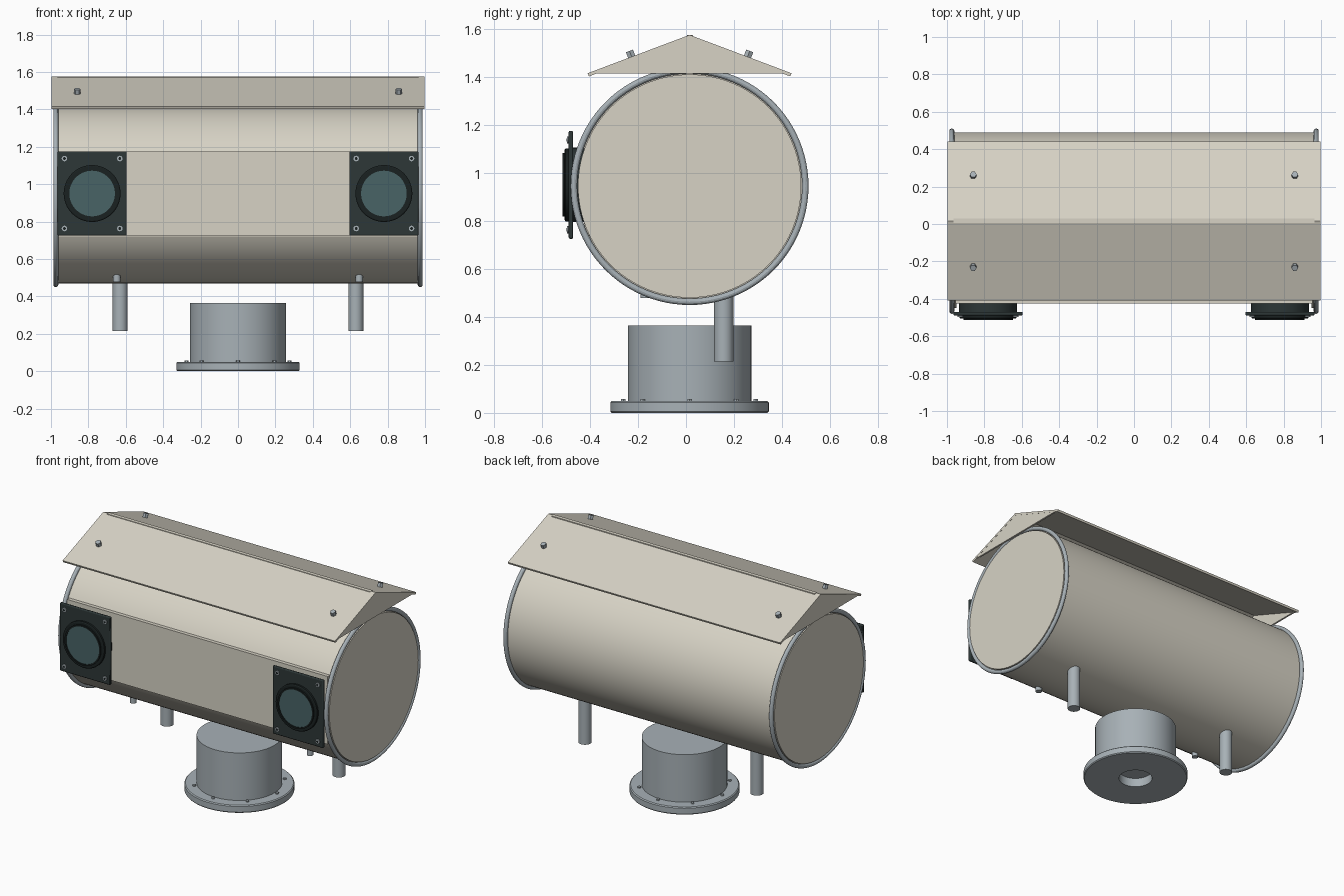
import bpy, bmesh
from math import sin, cos, pi, asin, atan2, radians
from mathutils import Matrix, Vector

old = bpy.data.objects.get("Cube")
if old:
    bpy.data.objects.remove(old)


def material(name, rgb):
    m = bpy.data.materials.new(name)
    m.use_nodes = True
    m.diffuse_color = (*rgb, 1)
    m.node_tree.nodes["Principled BSDF"].inputs["Base Color"].default_value = (*rgb, 1)
    return m


CREAM = material("cream paint", (0.68, 0.65, 0.56))
STEEL = material("grey steel", (0.39, 0.44, 0.47))
DARK = material("dark plate", (0.026, 0.038, 0.038))
BLACK = material("black rubber", (0.010, 0.015, 0.015))
GLASS = material("teal glass", (0.065, 0.127, 0.133))

CY, CZ, R = 0.015, 0.945, 0.475   # housing axis and radius


def finish(name, bm, mat, bevel=0):
    bmesh.ops.recalc_face_normals(bm, faces=bm.faces)
    mesh = bpy.data.meshes.new(name)
    bm.to_mesh(mesh)
    bm.free()
    ob = bpy.data.objects.new(name, mesh)
    bpy.context.collection.objects.link(ob)
    mesh.materials.append(mat)
    bpy.ops.object.select_all(action='DESELECT')
    ob.select_set(True)
    bpy.context.view_layer.objects.active = ob
    bpy.ops.object.shade_smooth_by_angle(angle=radians(20))
    if bevel:
        mod = ob.modifiers.new("edge", 'BEVEL')
        mod.width, mod.segments, mod.limit_method = bevel, 2, 'ANGLE'
    return ob


def extrude_x(name, profile, x0, x1, mat):
    """Extrude a closed (y, z) outline along x."""
    bm = bmesh.new()
    face = bm.faces.new([bm.verts.new((x0, y, z)) for y, z in profile])
    geo = bmesh.ops.extrude_face_region(bm, geom=[face])["geom"]
    verts = [g for g in geo if isinstance(g, bmesh.types.BMVert)]
    bmesh.ops.translate(bm, verts=verts, vec=(x1 - x0, 0, 0))
    return finish(name, bm, mat)


def lathe(name, profile, origin, axis, mat, steps=64):
    """Spin (radius, height) points around an axis through origin."""
    bm = bmesh.new()
    verts = [bm.verts.new((r, 0, h)) for r, h in profile]
    edges = [bm.edges.new(p) for p in zip(verts, verts[1:])]
    bmesh.ops.spin(bm, geom=verts + edges, cent=(0, 0, 0), axis=(0, 0, 1),
                   angle=2 * pi, steps=steps)
    bmesh.ops.remove_doubles(bm, verts=bm.verts, dist=0.0001)
    turn = Vector((0, 0, 1)).rotation_difference(Vector(axis)).to_matrix().to_4x4()
    bm.transform(Matrix.Translation(origin) @ turn)
    return finish(name, bm, mat)


def rod(name, r, length, origin, axis, mat, steps=48):
    return lathe(name, [(0, 0), (r, 0), (r, length), (0, length)], origin, axis, mat, steps)


def box(name, lo, hi, mat, bevel=0):
    bm = bmesh.new()
    lo, hi = Vector(lo), Vector(hi)
    bmesh.ops.create_cube(bm, size=1, matrix=Matrix.Translation((lo + hi) / 2)
                          @ Matrix.Diagonal((*(hi - lo), 1)))
    return finish(name, bm, mat, bevel)


# Housing: a drum with a flattened front, closed by a front panel
half = asin(0.225 / R)
n = 96
arc = [-pi + half + (2 * pi - 2 * half) * i / n for i in range(n + 1)]
extrude_x("housing", [(CY + R * cos(a), CZ + R * sin(a)) for a in arc], -0.965, 0.965, CREAM)
box("front_panel", (-0.955, -0.425, 0.725), (0.955, -0.38, 1.175), CREAM)

# Roof: folded sheet with gable ends
peak, eave, drop = 1.575, 1.415, 0.425
roof = [(CY - drop, eave), (CY, peak), (CY + drop, eave),
        (CY + drop - 0.006, eave - 0.013), (CY, peak - 0.015), (CY - drop + 0.006, eave - 0.013)]
extrude_x("roof_sheet", roof, -0.998, 0.998, CREAM)
gable = [(CY - drop + 0.015, eave), (CY, peak - 0.008), (CY + drop - 0.015, eave)]
box("ridge_strip", (-0.965, CY - 0.01, peak - 0.01), (0.965, CY + 0.015, peak), CREAM)

for side, s in (("left", 1), ("right", -1)):
    extrude_x(side + "_gable", gable, s * 0.985, s * 0.997, CREAM)

    # End cap and round clamp ring
    rod(side + "_end_cap", 0.465, 0.035, (s * 0.95, CY, CZ), (s, 0, 0), CREAM, 96)
    ring = [(0.482 + 0.0135 * cos(2 * pi * i / 12), 0.0135 * sin(2 * pi * i / 12))
            for i in range(13)]
    lathe(side + "_clamp_ring", ring, (s * 0.974, CY, CZ), (s, 0, 0), STEEL, 96)

    # Camera window: backing barrel, plate, rubber ring, glass
    cx, cz = s * 0.78, 0.95
    front = (0, -1, 0)
    rod(side + "_lens_barrel", 0.155, 0.06, (cx, -0.42, cz), front, DARK)
    box(side + "_lens_plate", (cx - 0.185, -0.489, cz - 0.225),
        (cx + 0.185, -0.47, cz + 0.225), DARK, 0.006)
    lathe(side + "_lens_ring",
          [(0.152, 0), (0.152, 0.014), (0.146, 0.018), (0.132, 0.018), (0.132, 0.026),
           (0.122, 0.026), (0.122, 0)], (cx, -0.488, cz), front, BLACK)
    rod(side + "_lens_glass", 0.13, 0.021, (cx, -0.488, cz), front, GLASS)
    for dx in (-0.148, 0.148):
        for dz in (-0.187, 0.187):
            at = (cx + dx, -0.488, cz + dz)
            rod("lens_screw", 0.015, 0.008, at, front, STEEL, 16)
            rod("screw_socket", 0.008, 0.009, at, front, BLACK, 6)

    # Cable pipe, drain plug and roof screw
    rod(side + "_cable_pipe", 0.04, 0.3, (s * 0.63, 0.157, 0.215), (0, 0, 1), STEEL)
    rod(side + "_drain_plug", 0.02, 0.05, (s * 0.648, -0.17, 0.478), (0, 0, 1), STEEL, 24)
    for t in (-1, 1):
        slope = atan2(peak - eave, drop)
        rod("roof_screw", 0.018, 0.03, (s * 0.86, CY + t * 0.24, 1.48),
            (0, t * sin(slope), cos(slope)), STEEL, 6)

# Pedestal: flange with a bore below and a wide post, ringed by bolts
lathe("pedestal",
      [(0, 0.06), (0.105, 0.06), (0.105, 0), (0.325, 0), (0.33, 0.006), (0.33, 0.044),
       (0.324, 0.05), (0.257, 0.05), (0.257, 0.365), (0, 0.365)],
      (0, CY, 0), (0, 0, 1), STEEL, 96)
for i in range(8):
    a = i * pi / 4
    rod("flange_bolt", 0.011, 0.011, (0.276 * cos(a), CY + 0.276 * sin(a), 0.047),
        (0, 0, 1), STEEL, 6)
